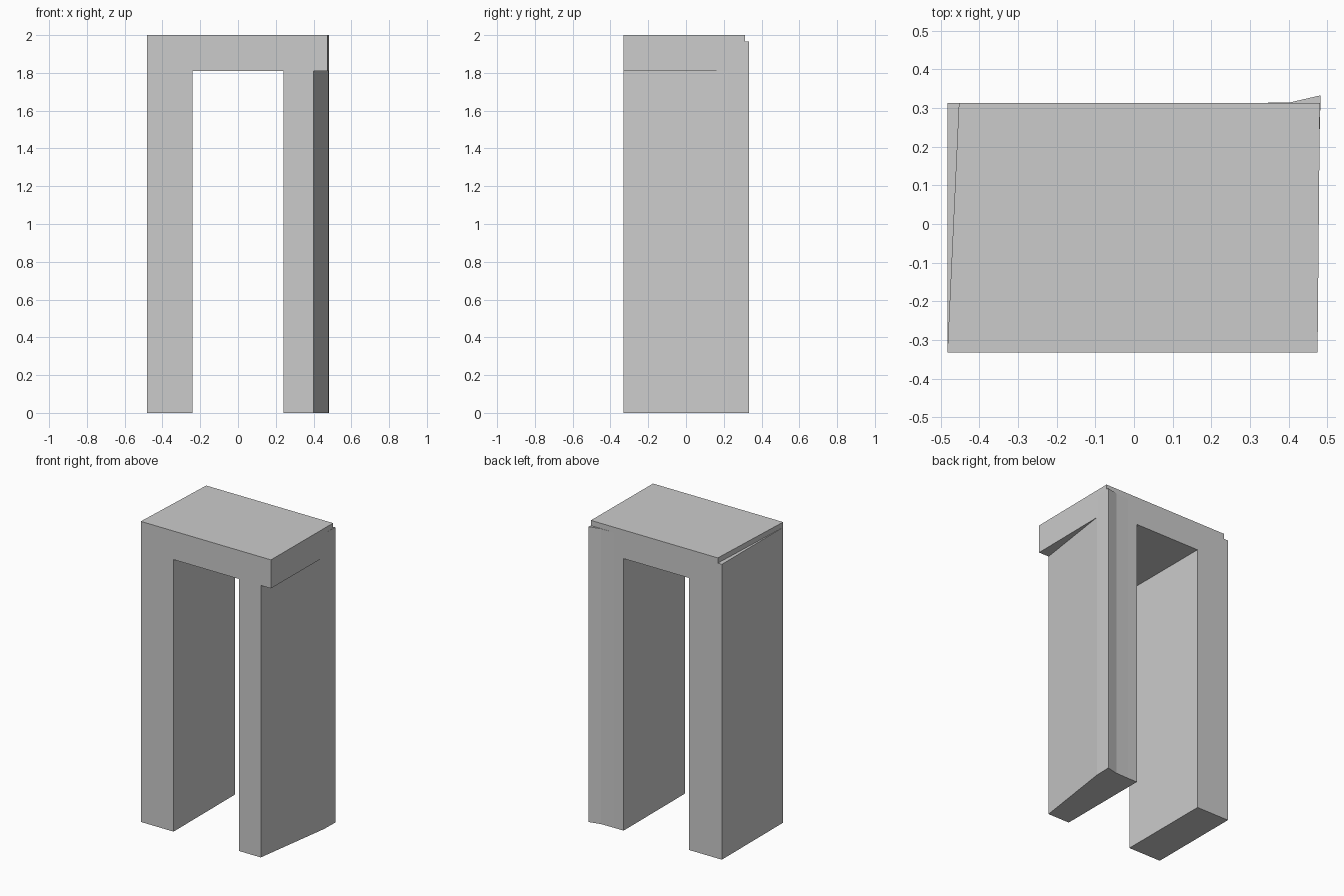
import bpy, bmesh

if "Cube" in bpy.data.objects:
    bpy.data.objects.remove(bpy.data.objects["Cube"])

FRONT, BACK = -0.332, 0.313
SPRING, SHOULDER, TOP = 1.81, 1.965, 2.0


def prism(name, outline, z0, z1):
    """Vertical prism from a counter-clockwise plan outline."""
    bm = bmesh.new()
    base = bm.faces.new([bm.verts.new((x, y, z0)) for x, y in outline])
    ext = bmesh.ops.extrude_face_region(bm, geom=[base])
    top = [v for v in ext["geom"] if isinstance(v, bmesh.types.BMVert)]
    bmesh.ops.translate(bm, verts=top, vec=(0, 0, z1 - z0))
    bmesh.ops.recalc_face_normals(bm, faces=bm.faces)
    mesh = bpy.data.meshes.new(name)
    bm.to_mesh(mesh)
    bm.free()
    obj = bpy.data.objects.new(name, mesh)
    bpy.context.collection.objects.link(obj)
    return obj


# Lintel slab, slightly skewed in plan
arch = prism("stone_arch", [(-0.483, FRONT), (0.475, FRONT), (0.481, BACK), (-0.453, BACK)],
             SPRING, TOP)

# Left leg: plain block whose outer edge pokes out past the lintel
left = prism("left_leg", [(-0.483, FRONT), (-0.242, FRONT), (-0.242, BACK), (-0.483, BACK)],
             0, SHOULDER)

# Right leg: tapered outer side and flared back corner
right = prism("right_leg", [(0.24, FRONT), (0.4, FRONT), (0.48, 0.22), (0.483, 0.333),
                            (0.405, 0.315), (0.31, BACK), (0.24, BACK)],
              0, SHOULDER)

# Fuse the legs with the lintel into one solid
for leg in (left, right):
    mod = arch.modifiers.new("join_" + leg.name, 'BOOLEAN')
    mod.operation = 'UNION'
    mod.solver = 'EXACT'
    mod.object = leg
    leg.hide_render = True
bpy.context.view_layer.objects.active = arch
arch.select_set(True)
for mod in list(arch.modifiers):
    bpy.ops.object.modifier_apply(modifier=mod.name)
for leg in (left, right):
    bpy.data.objects.remove(leg)
